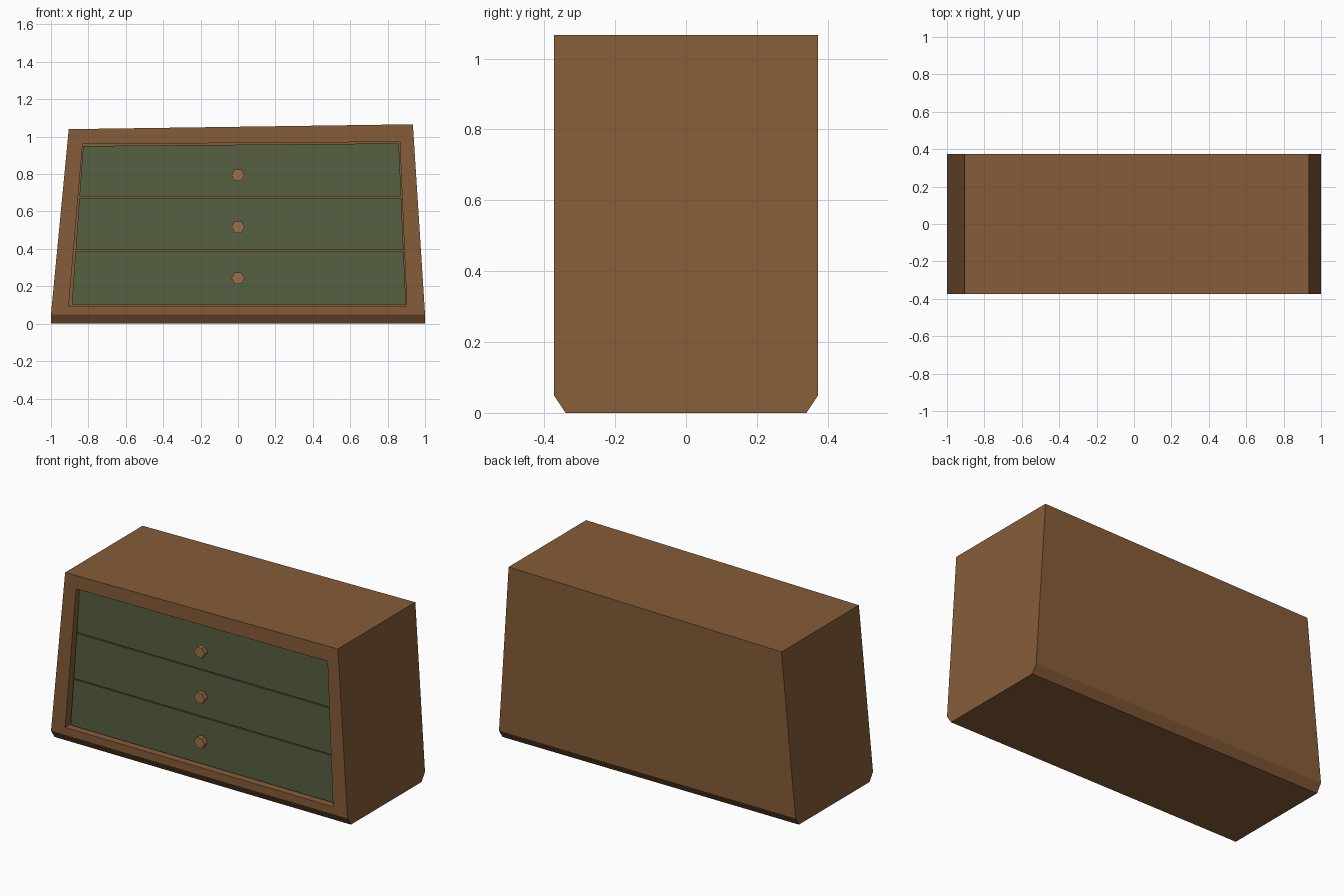
import bpy, bmesh, math

if "Cube" in bpy.data.objects:
    bpy.data.objects.remove(bpy.data.objects["Cube"])

DEPTH = 0.373            # half depth of the chest
RECESS = -DEPTH + 0.06   # back wall of the drawer opening
FACE = -DEPTH + 0.03     # front plane of the drawers


def material(name, rgb):
    m = bpy.data.materials.new(name)
    m.diffuse_color = (*rgb, 1)
    m.use_nodes = True
    m.node_tree.nodes["Principled BSDF"].inputs["Base Color"].default_value = m.diffuse_color
    return m


wood = material("wood", (0.235, 0.108, 0.040))
paint = material("green_paint", (0.096, 0.116, 0.054))
knob_wood = material("knob_wood", (0.33, 0.16, 0.075))


def finish(bm, name, mat):
    bmesh.ops.recalc_face_normals(bm, faces=bm.faces)
    mesh = bpy.data.meshes.new(name)
    bm.to_mesh(mesh)
    bm.free()
    obj = bpy.data.objects.new(name, mesh)
    bpy.context.collection.objects.link(obj)
    mesh.materials.append(mat)
    return obj


def loop(bm, outline, y):
    return [bm.verts.new((x, y, z)) for x, z in outline]


def bridge(bm, a, b):
    for i in range(len(a)):
        j = (i + 1) % len(a)
        bm.faces.new((a[i], a[j], b[j], b[i]))


# Carcass: crooked tapered box, chamfered foot front and back, recessed opening
outer = [(-1, 0.05), (1, 0.05), (0.935, 1.066), (-0.905, 1.04)]
opening = [(-0.905, 0.095), (0.902, 0.095), (0.865, 0.972), (-0.831, 0.96)]
bm = bmesh.new()
front = loop(bm, outer, -DEPTH)
back = loop(bm, outer, DEPTH)
rim = loop(bm, opening, -DEPTH)
inner = loop(bm, opening, RECESS)
foot_f = loop(bm, [(-1, 0), (1, 0)], -0.34)
foot_b = loop(bm, [(-1, 0), (1, 0)], 0.34)
bridge(bm, front, rim)
bridge(bm, rim, inner)
bm.faces.new(inner)
bm.faces.new(back)
bm.faces.new((front[2], front[3], back[3], back[2]))
bm.faces.new((front[0], front[1], foot_f[1], foot_f[0]))
bm.faces.new((back[0], back[1], foot_b[1], foot_b[0]))
bm.faces.new(foot_f + foot_b[::-1])
bm.faces.new((front[3], front[0], foot_f[0], foot_b[0], back[0], back[3]))
bm.faces.new((front[2], front[1], foot_f[1], foot_b[1], back[1], back[2]))
finish(bm, "carcass", wood)


def left(z):
    return -0.889 + 0.0715 * (z - 0.10)


def right(z):
    return 0.898 - 0.044 * (z - 0.10)


# Drawers and hexagonal knobs: bottom z, top-left z, top-right z, knob z
rows = [("bottom", 0.103, 0.387, 0.387, 0.243),
        ("middle", 0.393, 0.673, 0.673, 0.516),
        ("top", 0.679, 0.950, 0.964, 0.794)]
for name, z0, zl, zr, zk in rows:
    outline = [(left(z0), z0), (right(z0), z0), (right(zr), zr), (left(zl), zl)]
    bm = bmesh.new()
    a, b = loop(bm, outline, FACE), loop(bm, outline, RECESS)
    bridge(bm, a, b)
    bm.faces.new(a)
    bm.faces.new(b)
    finish(bm, name + "_drawer", paint)

    hexagon = [(0.035 * math.cos(k * math.pi / 3), zk + 0.035 * math.sin(k * math.pi / 3))
               for k in range(6)]
    bm = bmesh.new()
    a, b = loop(bm, hexagon, -DEPTH), loop(bm, hexagon, FACE + 0.005)
    bridge(bm, a, b)
    bm.faces.new(a)
    bm.faces.new(b)
    finish(bm, name + "_knob", knob_wood)
